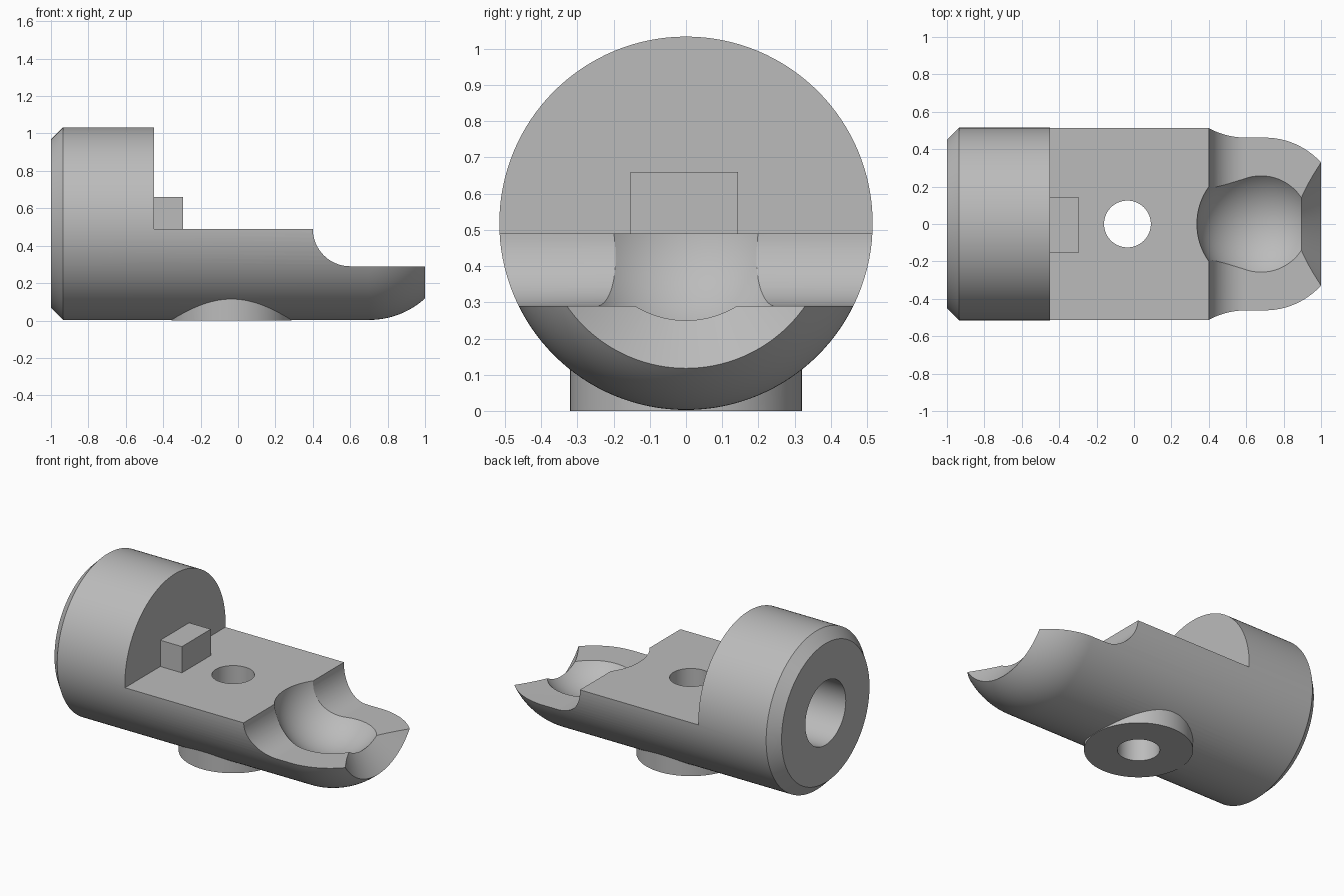
import bpy, bmesh, math
from mathutils import Matrix, Vector

if "Cube" in bpy.data.objects:
    bpy.data.objects.remove(bpy.data.objects["Cube"], do_unlink=True)

AXIS_Z = 0.518   # height of the main axis
RADIUS = 0.515
FLAT_Z = 0.49
SEGMENTS = 128

grey = bpy.data.materials.new("plain grey")
grey.use_nodes = True
grey.diffuse_color = (0.5, 0.5, 0.5, 1)
grey.node_tree.nodes["Principled BSDF"].inputs["Base Color"].default_value = (0.5, 0.5, 0.5, 1)


def finish(name, bm):
    bmesh.ops.recalc_face_normals(bm, faces=bm.faces)
    mesh = bpy.data.meshes.new(name)
    bm.to_mesh(mesh)
    bm.free()
    obj = bpy.data.objects.new(name, mesh)
    bpy.context.collection.objects.link(obj)
    mesh.materials.append(grey)
    return obj


def lathe(name, profile):
    """Revolve (x, radius) points around the main axis."""
    bm = bmesh.new()
    verts = [bm.verts.new((x, 0, AXIS_Z + r)) for x, r in profile]
    edges = [bm.edges.new(pair) for pair in zip(verts, verts[1:])]
    bmesh.ops.spin(bm, geom=verts + edges, cent=(0, 0, AXIS_Z), axis=(1, 0, 0),
                   angle=math.tau, steps=SEGMENTS, use_merge=True)
    bmesh.ops.remove_doubles(bm, verts=bm.verts, dist=1e-5)
    return finish(name, bm)


def upright_cylinder(name, x, radius, bottom, top):
    bm = bmesh.new()
    bmesh.ops.create_cone(bm, cap_ends=True, segments=SEGMENTS, radius1=radius, radius2=radius,
                          depth=top - bottom,
                          matrix=Matrix.Translation((x, 0, (bottom + top) / 2)))
    return finish(name, bm)


def prism(name, outline, y0, y1):
    """Extrude (x, z) points along y."""
    bm = bmesh.new()
    face = bm.faces.new([bm.verts.new((x, y0, z)) for x, z in outline])
    new = bmesh.ops.extrude_face_region(bm, geom=[face])["geom"]
    bmesh.ops.translate(bm, vec=Vector((0, y1 - y0, 0)),
                        verts=[v for v in new if isinstance(v, bmesh.types.BMVert)])
    return finish(name, bm)


def combine(body, tool, operation):
    tool.hide_render = True
    mod = body.modifiers.new(operation.lower(), "BOOLEAN")
    mod.operation = operation
    mod.solver = "EXACT"
    mod.object = tool
    bpy.context.view_layer.objects.active = body
    bpy.ops.object.modifier_apply(modifier=mod.name)
    bpy.data.objects.remove(tool, do_unlink=True)


# Round body: blind bore, chamfered rear, rounded nose and conical mouth
nose_r = 0.449
sweep = math.asin(0.3 / nose_r)
nose = [(0.7 + nose_r * math.sin(sweep * i / 20),
         RADIUS - nose_r * (1 - math.cos(sweep * i / 20))) for i in range(21)]
body = lathe("holder_body",
             [(-0.55, 0), (-0.55, 0.207), (-1, 0.207), (-1, 0.45), (-0.935, RADIUS)]
             + nose + [(0.89, 0.262), (0.89, 0)])

# Stepped flat with a concave fillet
fillet = [(0.6 - 0.2 * math.cos(a), FLAT_Z - 0.2 * math.sin(a))
          for a in (math.pi / 2 * i / 24 for i in range(25))]
step = prism("step_cutter", [(-0.45, 1.3), (-0.45, FLAT_Z)] + fillet + [(1.2, 0.29), (1.2, 1.3)],
             -0.8, 0.8)
combine(body, step, "DIFFERENCE")

# Spherical pocket
bm = bmesh.new()
bmesh.ops.create_uvsphere(bm, u_segments=SEGMENTS, v_segments=64, radius=0.344,
                          matrix=Matrix.Translation((0.679, 0, AXIS_Z)))
combine(body, finish("pocket_cutter", bm), "DIFFERENCE")

# Foot boss, key block and vertical through hole
combine(body, upright_cylinder("foot_boss", -0.035, 0.32, 0, 0.35), "UNION")
key = prism("key_block", [(-0.5, 0.4), (-0.295, 0.4), (-0.295, 0.66), (-0.5, 0.66)], -0.153, 0.143)
combine(body, key, "UNION")
combine(body, upright_cylinder("hole_cutter", -0.035, 0.125, -0.2, 0.8), "DIFFERENCE")

# Smooth curved faces, keep edges crisp
bpy.ops.object.select_all(action="DESELECT")
body.select_set(True)
bpy.context.view_layer.objects.active = body
bpy.ops.object.shade_smooth_by_angle(angle=math.radians(25))
